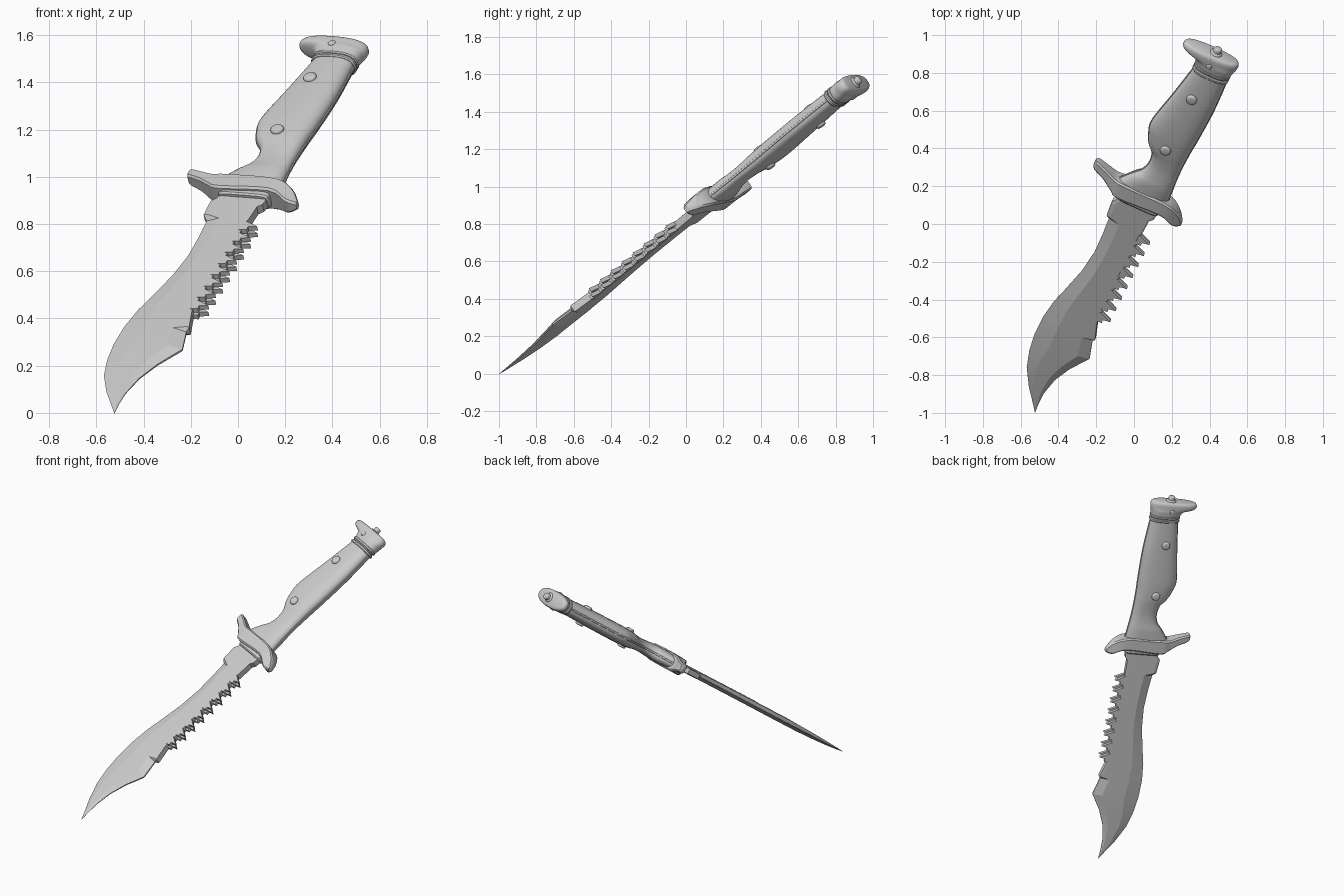
import bpy, bmesh, math
from mathutils import Matrix, Vector

if "Cube" in bpy.data.objects:
    bpy.data.objects.remove(bpy.data.objects["Cube"])

# Knife frame: local x = across the blade, y = along the knife (towards pommel), z = thickness
N = Vector((-0.186, -0.564, 0.804)).normalized()
A = Vector((0.365, 0.72, 0.59))
A = (A - N * A.dot(N)).normalized()
W = A.cross(N)
FRAME = Matrix.Translation((0.03, 0.15, 0.932)) @ Matrix((W, A, N)).transposed().to_4x4()


def finish(name, bm, angle=32):
    bmesh.ops.recalc_face_normals(bm, faces=bm.faces)
    mesh = bpy.data.meshes.new(name)
    bm.to_mesh(mesh)
    bm.free()
    ob = bpy.data.objects.new(name, mesh)
    bpy.context.collection.objects.link(ob)
    ob.matrix_world = FRAME
    bpy.ops.object.select_all(action='DESELECT')
    ob.select_set(True)
    bpy.context.view_layer.objects.active = ob
    bpy.ops.object.shade_smooth_by_angle(angle=math.radians(angle))
    return ob


def loft(name, rings, angle=32):
    bm = bmesh.new()
    rows = [[bm.verts.new(p) for p in r] for r in rings]
    n = len(rows[0])
    for r, s in zip(rows, rows[1:]):
        for i in range(n):
            j = (i + 1) % n
            bm.faces.new((r[i], r[j], s[j], s[i]))
    bm.faces.new(rows[0])
    bm.faces.new(rows[-1])
    return finish(name, bm, angle)


def smooth(stations, sub):
    """Catmull-Rom interpolation through the stations."""
    out = []
    for i in range(len(stations) - 1):
        p0, p1 = stations[max(i - 1, 0)], stations[i]
        p2, p3 = stations[i + 1], stations[min(i + 2, len(stations) - 1)]
        for k in range(sub):
            t = k / sub
            out.append([0.5 * (2 * b + (c - a) * t + (2 * a - 5 * b + 4 * c - d) * t * t
                               + (3 * b - a - 3 * c + d) * t ** 3)
                        for a, b, c, d in zip(p0, p1, p2, p3)])
    return out + [list(stations[-1])]


def oval(lo, hi, h, power, sides=32):
    """Rounded section between lo and hi with half thickness h."""
    pts = []
    for i in range(sides):
        t = 2 * math.pi * i / sides
        c, s = math.cos(t), math.sin(t)
        pts.append(((lo + hi) / 2 + (hi - lo) / 2 * math.copysign(abs(c) ** (2 / power), c),
                    h * math.copysign(abs(s) ** (2 / power), s)))
    return pts


def along(stations, power, grow=0.0, h_fixed=None):
    return [[(w, a, h) for w, h in oval(lo - grow, hi + grow, h_fixed or hh, power)]
            for a, lo, hi, hh in stations]


def stud(name, w, a, radius, depth, lengthwise=False):
    bm = bmesh.new()
    rot = Matrix.Rotation(math.pi / 2, 4, 'X') if lengthwise else Matrix()
    bmesh.ops.create_cone(bm, cap_ends=True, segments=20, radius1=radius, radius2=radius,
                          depth=depth, matrix=Matrix.Translation((w, a, 0)) @ rot)
    rims = [e for e in bm.edges if any(len(f.verts) > 4 for f in e.link_faces)]
    bmesh.ops.bevel(bm, geom=rims, offset=radius * 0.4, segments=3, profile=0.5, affect='EDGES')
    return finish(name, bm, 40)


# Blade stations: (along, edge, spine); thickness, grind line and clip bevel follow by rule
blade = [(0, -.10, .125), (-.07, -.10, .125), (-.095, -.118, .122), (-.115, -.117, .104),
         (-.195, -.111, .102), (-.215, -.092, .10), (-.33, -.083, .10), (-.46, -.079, .10),
         (-.605, -.094, .10), (-.765, -.129, .10), (-.86, -.152, .102), (-.975, -.166, .134),
         (-.99, -.167, .124), (-1.111, -.166, .154), (-1.224, -.151, .085),
         (-1.33, -.123, .041), (-1.44, -.067, .021), (-1.52, -.014, .021), (-1.58, .0245, .026)]


def blade_ring(a, e, s):
    t = .022 * min(1, (a + 1.59) / .45) ** 0.8
    ricasso, clip = a > -.2, a < -.98
    te = .75 * t if ricasso else .05 * t
    ts = .2 * t if clip else .9 * t
    r = e + (.02 if ricasso else .32 * (s - e))
    b = s - (.2 * (s - e) if clip else .01)
    half = [(e, te), (r, t), (b, t), (s, ts)]
    return [(w, a, h) for w, h in half] + [(w, a, -h) for w, h in reversed(half)]


loft("blade", [blade_ring(*st) for st in blade], 12)

# Saw teeth: two parallel rows of hooked teeth on the spine
bm = bmesh.new()
tooth = [(.09, -.036), (.124, -.032), (.122, -.012), (.162, -.004), (.128, .012), (.09, .03)]
for i in range(8):
    for side in (-1, 1):
        a0 = -0.255 - 0.081 * i + side * 0.006
        rows = [[bm.verts.new((w, a0 + da, side * z)) for w, da in tooth] for z in (.002, .024)]
        bm.faces.new(rows[0])
        bm.faces.new(rows[1])
        for k in range(len(tooth)):
            j = (k + 1) % len(tooth)
            bm.faces.new((rows[0][k], rows[0][j], rows[1][j], rows[1][k]))
finish("saw_teeth", bm, 10)

# S-shaped guard: (across, low, high, half thickness), chamfered section
guard = [(-.294, .072, .098, .018), (-.28, .052, .104, .029), (-.215, .022, .082, .037),
         (-.155, -.018, .06, .047), (-.10, -.042, .058, .055), (.13, -.032, .055, .055),
         (.22, -.073, .014, .037), (.265, -.068, -.042, .018)]
rings = []
for w, lo, hi, h in smooth(guard, 4):
    half = [(lo, h - .009), (lo + .009, h), (hi - .009, h), (hi, h - .009)]
    rings.append([(w, a, z) for a, z in half] + [(w, a, -z) for a, z in reversed(half)])
loft("guard", rings, 28)

# Blade socket under the guard
loft("blade_collar", along([(-.06, -.095, .128, .034), (-.052, -.10, .133, .04),
                            (0, -.10, .133, .04)], 6))

# Handle: (along, left, right, half thickness)
grip = smooth([(.04, -.15, .148, .05), (.12, -.092, .142, .05), (.17, -.05, .138, .045),
               (.23, -.034, .135, .042), (.295, -.045, .134, .046), (.345, -.083, .135, .052),
               (.41, -.11, .137, .056), (.495, -.122, .142, .058), (.71, -.084, .147, .056),
               (.94, -.047, .137, .05)], 5)
loft("handle", along(grip, 2.5), 50)
loft("tang", along(grip, 8, 0.004, 0.007), 35)

# Collar rings between handle and pommel
for i, a in enumerate((.915, .94)):
    loft(f"collar_ring_{i + 1}", along([(a + da, -.06 + g, .146 - g, .057 - g) for da, g in
                                        ((0, .005), (.005, 0), (.015, 0), (.02, .005))], 2.6))

# Pommel with a lobe overhanging the edge side
pommel = [(.955, -.056, .143, .054), (.992, -.075, .149, .058), (1.004, -.108, .153, .058),
          (1.014, -.142, .156, .058), (1.027, -.158, .158, .058), (1.042, -.16, .157, .057),
          (1.054, -.153, .15, .052), (1.06, -.138, .138, .042)]
loft("pommel", along(smooth(pommel, 3), 2.5), 50)

# Rivets, pommel pin and end bolt
stud("rivet_front", .009, .38, .029, .136)
stud("rivet_rear", .011, .754, .029, .136)
stud("pommel_pin", .014, 1.0, .016, .126)
stud("bolt_washer", .02, 1.055, .034, .03, True)
stud("end_bolt", .02, 1.07, .022, .05, True)
